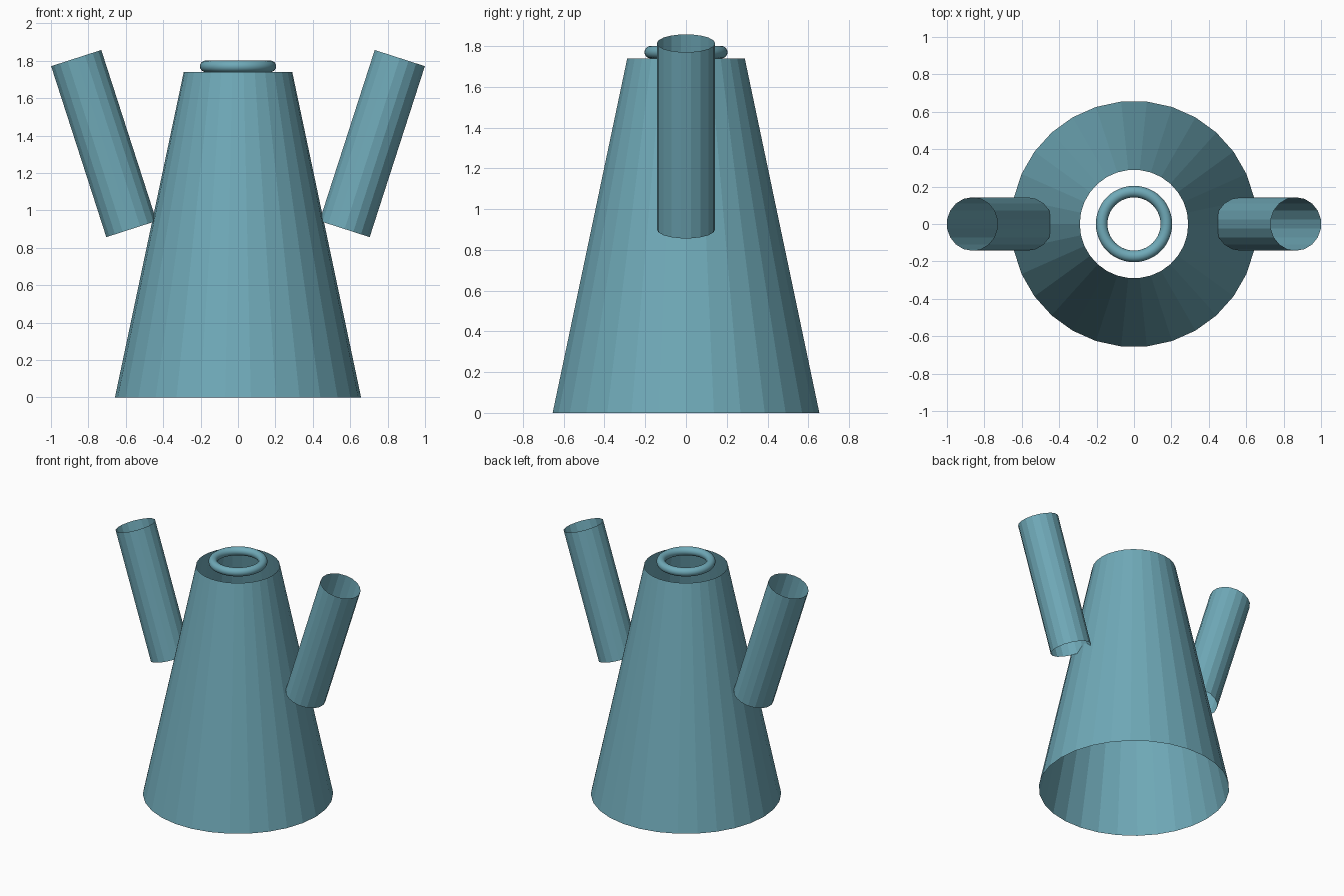
import bpy
import math
from mathutils import Vector

if "Cube" in bpy.data.objects:
    bpy.data.objects.remove(bpy.data.objects["Cube"])

teal = bpy.data.materials.new("dusty_teal")
teal.diffuse_color = (0.16, 0.40, 0.48, 1.0)
teal.use_nodes = True
teal.node_tree.nodes["Principled BSDF"].inputs["Base Color"].default_value = teal.diffuse_color


def finish(name):
    obj = bpy.context.object
    obj.name = name
    obj.data.materials.append(teal)
    return obj


# Hollow tapered body, open at both ends
BODY_HEIGHT = 1.74
bpy.ops.mesh.primitive_cone_add(
    vertices=30, radius1=0.658, radius2=0.29, depth=BODY_HEIGHT,
    end_fill_type='NOTHING', location=(0, 0, BODY_HEIGHT / 2),
    rotation=(0, 0, math.pi / 2))
finish("body")

# Rounded ring resting on the rim height
bpy.ops.mesh.primitive_torus_add(
    major_segments=48, minor_segments=16, major_radius=0.173,
    minor_radius=0.031, location=(0, 0, 1.77))
finish("top_ring")
bpy.ops.object.shade_smooth()

# Open tubes leaning outwards on both sides
for side, name in ((1, "right_arm"), (-1, "left_arm")):
    low = Vector((side * 0.57, 0, 0.90))
    high = Vector((side * 0.865, 0, 1.814))
    axis = high - low
    bpy.ops.mesh.primitive_cylinder_add(
        vertices=18, radius=0.143, depth=axis.length,
        end_fill_type='NOTHING', location=(low + high) / 2,
        rotation=(0, math.atan2(axis.x, axis.z), 0))
    finish(name)
